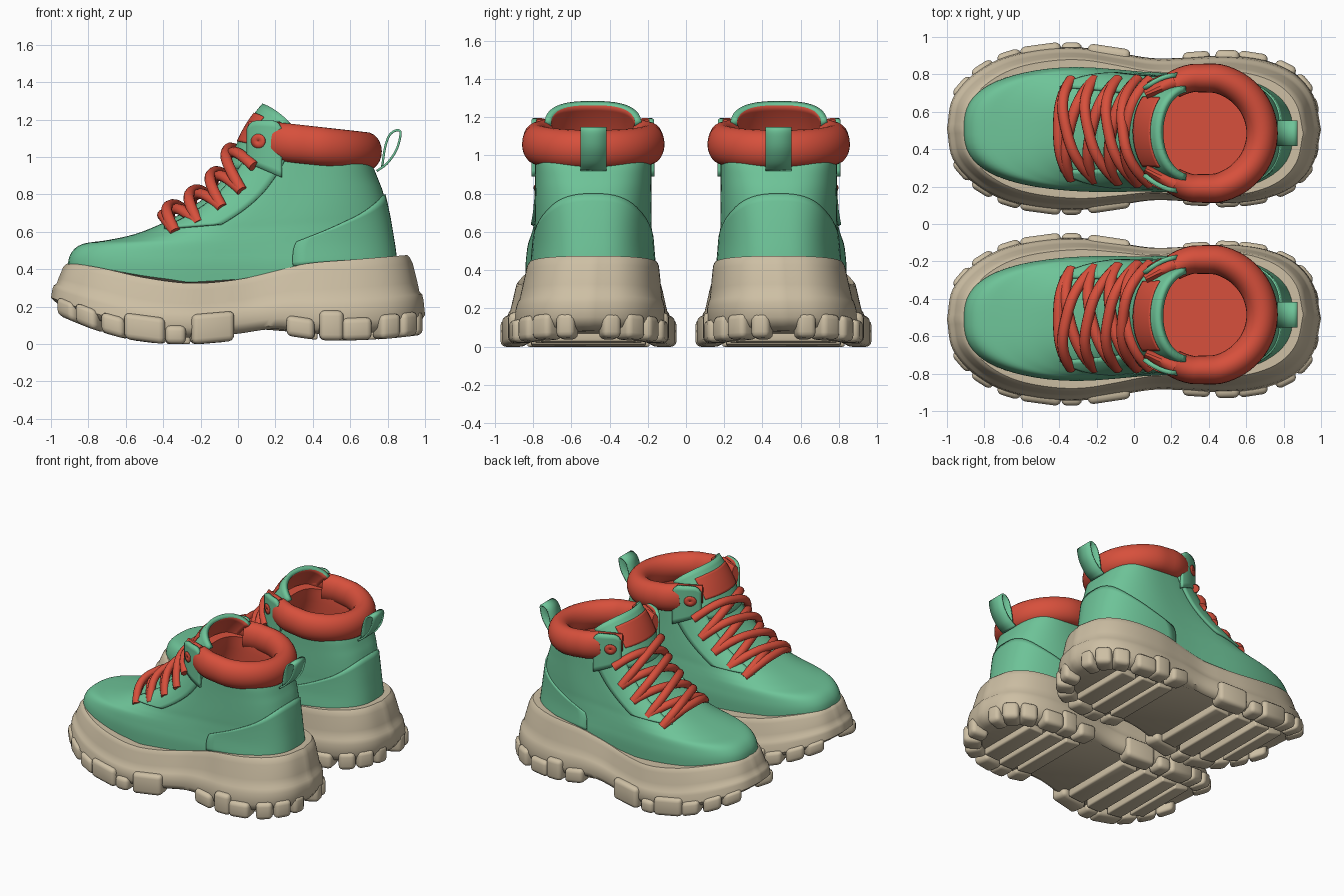
import bpy, bmesh, math
from mathutils import Vector as V

if "Cube" in bpy.data.objects:
    bpy.data.objects.remove(bpy.data.objects["Cube"])

def material(name, rgb):
    m = bpy.data.materials.new(name)
    m.diffuse_color = (*rgb, 1)
    m.use_nodes = True
    m.node_tree.nodes["Principled BSDF"].inputs["Base Color"].default_value = m.diffuse_color
    return m

GREEN = material("green leather", (.155, .55, .315))
RED = material("red padding", (.68, .08, .045))
BEIGE = material("beige rubber", (.61, .52, .37))
CENTRE = .51          # sideways position of each boot

def curve(keys, x):
    """Smooth interpolation of rows (key, value, ...) at key x."""
    x = min(max(x, keys[0][0]), keys[-1][0])
    i = max(j for j in range(len(keys) - 1) if keys[j][0] <= x)
    a, b = keys[i], keys[i + 1]
    p, q = keys[max(i - 1, 0)], keys[min(i + 2, len(keys) - 1)]
    h = b[0] - a[0]
    t = (x - a[0]) / h
    out = []
    for k in range(1, len(a)):
        m0 = (b[k] - p[k]) / (b[0] - p[0]) * h
        m1 = (q[k] - a[k]) / (q[0] - a[0]) * h
        out.append((2*t**3 - 3*t*t + 1) * a[k] + (t**3 - 2*t*t + t) * m0
                   + (3*t*t - 2*t**3) * b[k] + (t**3 - t*t) * m1)
    return out

def lean(x):
    """The ankle sits slightly towards the inner side."""
    t = min(max((x + .5) / .9, 0), 1)
    return -.025 * t * t * (3 - 2 * t)

def finish(name, bm, mats, thick=0, leaning=True, angle=40):
    for v in bm.verts:
        v.co.y += CENTRE + (lean(v.co.x) if leaning else 0)
    me = bpy.data.meshes.new(name)
    bm.to_mesh(me)
    bm.free()
    for m in mats:
        me.materials.append(m)
    me.shade_smooth()
    me.set_sharp_from_angle(angle=math.radians(angle))
    ob = bpy.data.objects.new(name, me)
    bpy.context.collection.objects.link(ob)
    if thick:
        s = ob.modifiers.new("thickness", 'SOLIDIFY')
        s.thickness, s.offset = thick, -1
        s.material_offset = len(mats) - 1
    mir = ob.modifiers.new("other boot", 'MIRROR')
    mir.use_axis = (False, True, False)
    mir.use_mirror_merge = False
    return ob

def loft(name, rings, mats, wrap=True, caps=True, facing=None, thick=0, rule=None, leaning=True):
    bm = bmesh.new()
    vs = [[bm.verts.new(p) for p in r] for r in rings]
    n = len(rings[0])
    for i in range(len(vs) - 1):
        for j in range(n if wrap else n - 1):
            k = (j + 1) % n
            f = bm.faces.new((vs[i][j], vs[i][k], vs[i+1][k], vs[i+1][j]))
            f.material_index = rule(i) if rule else 0
    if wrap and caps:
        bm.faces.new(vs[0])
        bm.faces.new(vs[-1]).material_index = rule(len(vs)) if rule else 0
    bmesh.ops.recalc_face_normals(bm, faces=bm.faces)
    if facing:
        bm.normal_update()
        if sum((f.normal * f.calc_area() for f in bm.faces), V()).dot(V(facing)) < 0:
            bmesh.ops.reverse_faces(bm, faces=bm.faces)
    return finish(name, bm, mats, thick, leaning)

def tube(name, path, size, up, mat, n=14):
    rings = []
    for i, p in enumerate(path):
        t = (path[min(i + 1, len(path) - 1)] - path[max(i - 1, 0)]).normalized()
        side = t.cross(V(up)).normalized()
        u = side.cross(t)
        w, h = size(i / (len(path) - 1))
        rings.append([p + side * w * math.cos(a) + u * h * math.sin(a)
                      for a in (2 * math.pi * k / n for k in range(n))])
    return loft(name, rings, [mat])

# ---------- sole ----------
HALF = [(0, -1, 0), (1, -.97, .16), (2, -.86, .29), (3, -.7, .38), (4, -.5, .425), (5, -.3, .435),
        (6, -.1, .41), (7, .1, .38), (8, .3, .385), (9, .5, .395), (10, .7, .37), (11, .86, .30),
        (12, .96, .18), (13, 1, 0)]
BOTTOM = [(-1, .17), (-.75, .07), (-.5, .01), (-.2, 0), (0, .02), (.22, .045), (.45, .02), (.75, .025), (1, .05)]
TOP = [(-.95, .44), (-.75, .41), (-.5, .355), (-.25, .325), (0, .345), (.2, .39), (.37, .43), (.6, .45), (.9, .475)]
half = [curve(HALF, i * 13 / 78) for i in range(79)]
outline = half + [(x, -y) for x, y in half[-2:0:-1]]

LEVELS = [(0, .92, .85), (.06, .97, .95), (.18, 1, 1), (.38, .992, .985), (.46, .985, .965), (.5, .97, .945),
          (.62, .96, .925), (.88, .935, .885), (.96, .92, .87), (1, .905, .85), (1, .88, .81)]
rings = []
for t, sx, sy in LEVELS:
    ring = []
    for x, y in outline:
        zb, zt = curve(BOTTOM, x)[0] + .035, curve(TOP, x * sx)[0]
        ring.append(V((x * sx, y * sy + lean(x) * t, zb + (zt - zb) * t)))
    rings.append(ring)
loft("sole", rings, [BEIGE], leaning=False)

def block(bm, centre, along, size, bevel):
    """Rounded block whose underside follows the sole."""
    part = bmesh.new()
    bmesh.ops.create_cube(part, size=1)
    for v in part.verts:
        v.co = V((v.co.x * size[0], v.co.y * size[1], (v.co.z + .5) * size[2]))
    bmesh.ops.bevel(part, geom=part.edges[:], offset=bevel, segments=3, profile=.5, affect='EDGES')
    nrm = V((-along.y, along.x, 0))
    for v in part.verts:
        p = centre + along * v.co.x + nrm * v.co.y
        v.co = V((min(max(p.x, -1), 1), p.y, v.co.z + curve(BOTTOM, p.x)[0]))
    tmp = bpy.data.meshes.new("tmp")
    part.to_mesh(tmp)
    part.free()
    bm.from_mesh(tmp)
    bpy.data.meshes.remove(tmp)

# tread lugs around the edge: position, length, height
LUGS = [(-.93, .13, .10), (-.81, .13, .11), (-.67, .13, .11), (-.5, .22, .14), (-.32, .11, .10), (-.15, .23, .16),
        (.34, .15, .11), (.49, .13, .16), (.65, .16, .12), (.8, .12, .13), (.91, .12, .13), (.98, .1, .13)]
bm = bmesh.new()
for lx, length, height in LUGS:
    i = min(range(1, 78), key=lambda k: abs(half[k][0] - lx))
    t = (V((*half[i+1], 0)) - V((*half[i-1], 0))).normalized()
    out = V((-t.y, t.x, 0))
    for s in (1, -1):
        c = V((*half[i], 0)) - out * (.065 - .025 * abs(out.y))
        block(bm, V((c.x, c.y * s, 0)), V((t.x, t.y * s, 0)), (length, .13, height), .03)
finish("tread_lugs", bm, [BEIGE], leaning=False)
bm = bmesh.new()
for bx, width in ((-.66, .5), (-.5, .62), (-.32, .64), (-.14, .6), (.36, .54), (.52, .56), (.68, .5)):
    block(bm, V((bx, 0, 0)), V((1, 0, 0)), (.13, width, .06), .012)
finish("tread_bars", bm, [BEIGE], leaning=False)

# ---------- upper: level, front x, front z, back x, back z, half width ----------
OUTER = [(0, -.90, .30, .85, .30, .335), (1, -.91, .42, .845, .42, .34), (2, -.89, .49, .837, .49, .335),
         (3, -.83, .535, .83, .54, .33), (4, -.70, .555, .82, .60, .325), (5, -.56, .585, .81, .66, .32),
         (6, -.44, .63, .80, .71, .318), (7, -.30, .70, .787, .77, .315), (8, -.17, .79, .77, .83, .312),
         (9, -.06, .91, .75, .88, .31), (10, .03, 1.04, .73, .93, .31), (11, .08, 1.11, .71, .97, .31)]
INNER = [(0, .14, 1.1, .63, .98, .25), (1, .11, 1.0, .62, .9, .24), (2, .02, .8, .66, .75, .24), (3, -.1, .55, .68, .55, .24)]

def skin(keys, level, th, off=0):
    xf, zf, xb, zb, w = curve(keys, level)
    a, e = (xb - xf) / 2 + off, 2 / 2.7
    c, s = math.cos(th), math.sin(th)
    x = (xf + xb) / 2 - a * math.copysign(abs(c) ** e, c)
    y = (w + off) * math.copysign(abs(s) ** e, s)
    y *= 1 - .06 * math.exp(-((x - .1) / .28) ** 2)
    return V((x, y, zf + (zb - zf) * (x - xf) / (xb - xf) + off * .5 * max(c, 0)))

N = 72
turn = [2 * math.pi * (k + .5) / N for k in range(N)]
rings = [[skin(OUTER, i / 4, a) for a in turn] for i in range(45)]
rings += [[skin(INNER, i / 3, a) for a in turn] for i in range(10)]
loft("upper", rings, [GREEN, RED], rule=lambda i: int(i >= 44))

# heel counter overlay
rings = []
for i in range(33):
    th = math.radians(105 + 150 * i / 32)
    top = 3.2 + 4.3 * math.sin(math.pi * i / 32) ** .8
    rings.append([skin(OUTER, 1 + (top - 1) * j / 10, th, .009) for j in range(11)])
loft("heel_counter", rings, [GREEN], wrap=False, facing=(1, 0, 0), thick=.012)

def flap(x, z):
    return V((x, .322 - 2.2 * (x - .24) ** 2, z))

for s, side in ((1, "left"), (-1, "right")):
    mir = lambda p: V((p.x, p.y * s, p.z))
    # eyelet panel
    rings = []
    for i in range(25):
        t = i / 24
        rings.append([mir(skin(OUTER, 5.7 + 4.9 * t, math.radians(36 + (38 + 4 * t) * j / 8), .016)) for j in range(9)])
    loft(side + "_eyelet_panel", rings, [GREEN], wrap=False, facing=(0, s, 0), thick=.02)
    # ankle flap and eyelet dot
    rings = []
    for i in range(13):
        u = i / 12
        top = 1.195 - .045 * abs(2 * u - 1) ** 5
        low = .97 - .08 * u
        rings.append([mir(flap(.045 + .19 * u, low + (top - low) * j / 8)) for j in range(9)])
    loft(side + "_ankle_flap", rings, [GREEN, RED], wrap=False, facing=(0, s, 0), thick=.025)
    rings = []
    for r in (.001, .02, .038):
        rings.append([mir(flap(.11 + r * math.cos(a), 1.085 + r * math.sin(a)) + V((-.003, .005, 0)))
                      for a in (2 * math.pi * k / 24 for k in range(24))])
    loft(side + "_eyelet_dot", rings, [RED], caps=False, facing=(0, s, 0), thick=.006)

# ---------- tongue ----------
def tongue(u, v, off=0):
    a = u * math.radians(82)
    x = -.06 + .13 * v + .06 * v ** 3
    return V((x - off + .17 * (1 - math.cos(a)), (.255 + off) * math.sin(a), .94 + v * (.345 - .1 * abs(u) ** 2.5)))

grid = lambda u1, v0, v1, off: [[tongue(u1 * (i / 12 - 1), v0 + (v1 - v0) * j / 12, off) for j in range(13)] for i in range(25)]
loft("tongue", grid(1, 0, 1, 0), [GREEN, RED], wrap=False, facing=(-1, 0, 0), thick=.035)
loft("tongue_patch", grid(.56, .42, .86, .006), [RED], wrap=False, facing=(-1, 0, 0), thick=.008)

# ---------- padded collar ----------
path = []
for i in range(49):
    a = math.radians(-122 + 244 * i / 48)
    x = .375 + .31 * math.cos(a)
    path.append(V((x, .295 * min(1, abs(math.sin(a)) * 1.02) * math.copysign(1, a), 1.105 - .11 * x)))
tube("collar", path, lambda t: (.072 + .012 * math.sin(math.pi * t), .103), (0, 0, 1), RED, 24)
for s, side in ((1, "left"), (-1, "right")):
    tube(side + "_flap_lining", [V((.06 + .02 * i, s * (.20 + .0095 * i), 1.12)) for i in range(9)],
         lambda t: (.025 + .025 * t, .07), (0, 0, 1), RED)

# ---------- pull loop ----------
LOOP = [(0, .745, .92), (1, .80, .96), (2, .85, 1.03), (3, .872, 1.10), (4, .872, 1.14), (5, .845, 1.148),
        (6, .805, 1.12), (7, .78, 1.05), (8, .765, .95)]
pts = [curve(LOOP, i / 4) for i in range(33)]
loft("pull_loop", [[V((x, y, z)) for y in (-.068, 0, .068)] for x, z in pts], [GREEN], wrap=False, thick=.012)

# ---------- laces ----------
EYES = [(-.335, .60, .265), (-.21, .645, .27), (-.085, .73, .275), (.02, .82, .28), (.085, .95, .28)]

def lace(name, i, j, lift):
    (x0, z0, w0), (x1, z1, w1) = EYES[i], EYES[j]
    path = []
    for k in range(25):
        s = k / 12 - 1
        t = k / 24
        h = (.115 + .006 * (i + j) + lift) * (1 - abs(s) ** 2.8)
        path.append(V((x0 + (x1 - x0) * t - .6 * h, s * (w0 + (w1 - w0) * t), z0 + (z1 - z0) * t + .8 * h)))
    tube(name, path, lambda t: (.03, .027), (-.6, 0, .8), RED, 12)

lace("lace_bottom", 0, 0, 0)
for i in range(4):
    lace(f"lace_cross_a_{i}", i, i + 1, 0)
    lace(f"lace_cross_b_{i}", i + 1, i, .03)
